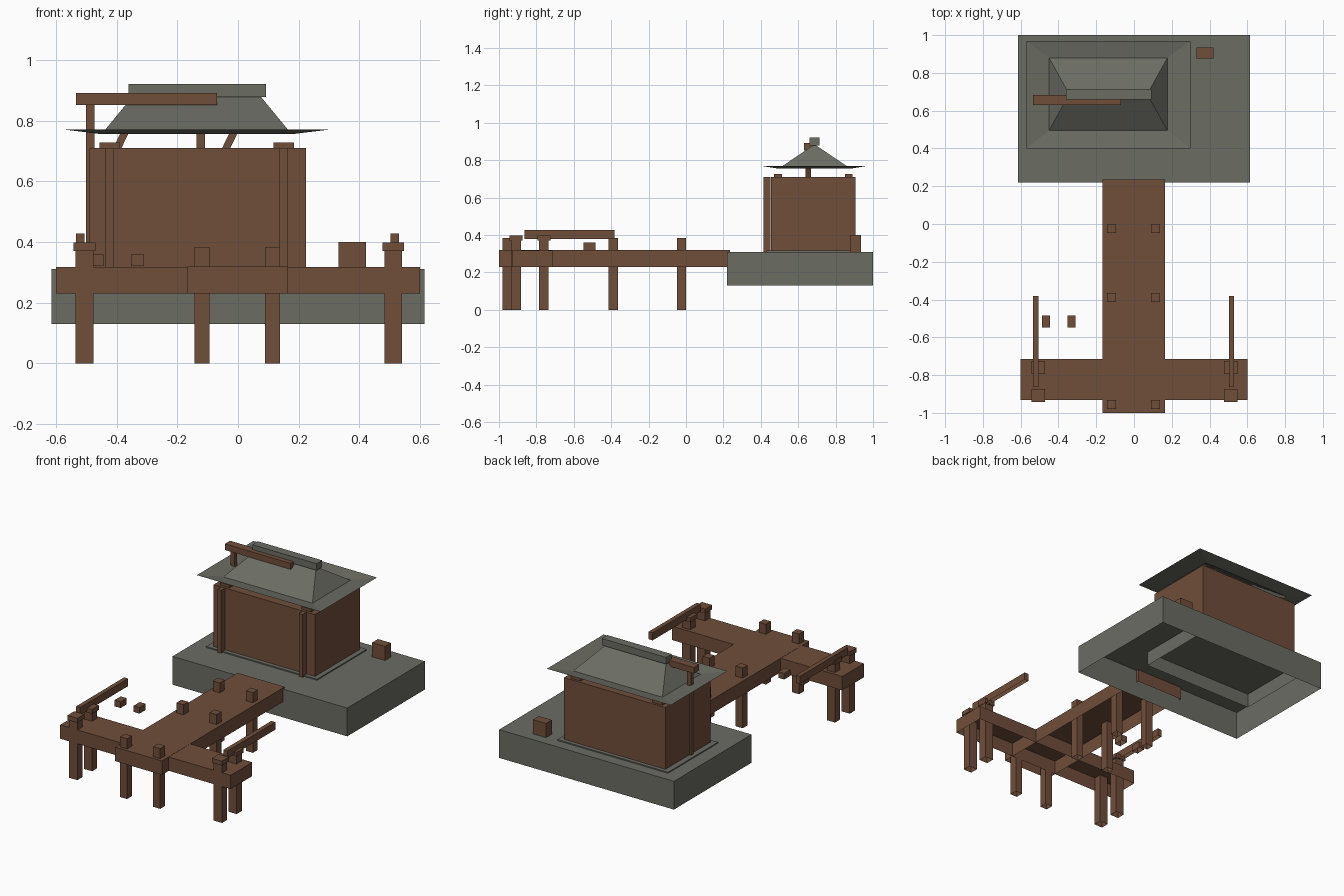
import bpy

if "Cube" in bpy.data.objects:
    bpy.data.objects.remove(bpy.data.objects["Cube"])


def material(name, rgb):
    m = bpy.data.materials.new(name)
    m.diffuse_color = (*rgb, 1)
    m.use_nodes = True
    m.node_tree.nodes["Principled BSDF"].inputs["Base Color"].default_value = m.diffuse_color
    return m


WOOD = material("brown wood", (0.162, 0.077, 0.043))
STONE = material("grey stone", (0.147, 0.15, 0.124))


def mesh_object(name, verts, faces, mat):
    me = bpy.data.meshes.new(name)
    me.from_pydata(verts, [], faces)
    me.materials.append(mat)
    ob = bpy.data.objects.new(name, me)
    bpy.context.collection.objects.link(ob)
    return ob


def box(name, x, y, z, mat=WOOD, lean=0.0):
    """Box without an underside; lean shifts its top along x."""
    v = [(px + k * lean, py, z[k]) for k in (0, 1)
         for px, py in ((x[0], y[0]), (x[1], y[0]), (x[1], y[1]), (x[0], y[1]))]
    sides = [(i, (i + 1) % 4, (i + 1) % 4 + 4, i + 4) for i in range(4)]
    return mesh_object(name, v, sides + [(4, 5, 6, 7)], mat)


def around(c, w):
    return (c - w / 2, c + w / 2)


# Stone terrace and the low plinth set into it
box("terrace", (-0.615, 0.615), (0.22, 1.0), (0.13, 0.31), STONE)
box("house_plinth", (-0.525, 0.255), (0.43, 0.93), (0.22, 0.317), STONE)

# Jetty: long walkway and cross platform
box("walkway", (-0.167, 0.164), (-1.0, 0.235), (0.23, 0.319))
box("cross_platform", (-0.6, 0.6), (-0.931, -0.714), (0.23, 0.318))

# Walkway piles poking through the deck
for y in (-0.956, -0.389, -0.024):
    for side, x in (("left", -0.119), ("right", 0.114)):
        box(f"walkway_pile_{side}", around(x, 0.049), around(y, 0.049), (0, 0.383))

# Platform corner piles with caps, and the handrails
for side, x, rail in (("left", -0.506, -0.52), ("right", 0.512, 0.516)):
    for y in (-0.908, -0.76):
        box(f"platform_pile_{side}", around(x, 0.058), around(y, 0.052), (0, 0.37))
        box(f"pile_cap_{side}", around(x, 0.071), around(y, 0.069), (0.37, 0.398))
    box(f"handrail_{side}", around(rail, 0.028), (-0.864, -0.382), (0.38, 0.428))

# Small loose crates
for x in (-0.465, -0.331):
    box("small_crate", around(x, 0.042), around(-0.516, 0.062), (0.32, 0.359))
box("terrace_crate", (0.331, 0.422), (0.876, 0.935), (0.31, 0.4))

# House body, front posts and bracket blocks on the wall tops
box("house_walls", (-0.49, 0.224), (0.455, 0.906), (0.31, 0.71))
for x in (-0.423, 0.151):
    box("front_post", around(x, 0.027), (0.415, 0.452), (0.31, 0.71))
    for y in (0.492, 0.871):
        box("roof_bracket", around(x, 0.068), around(y, 0.041), (0.71, 0.727))

# Beam through the roof, with its posts and leaning struts
box("roof_beam", (-0.534, -0.07), (0.63, 0.682), (0.852, 0.891))
for x, top in ((-0.487, 0.855), (-0.122, 0.847)):
    box("beam_post", around(x, 0.028), around(0.653, 0.028), (0.31, top))
for x in (-0.479, -0.12):
    box("leaning_strut", around(x, 0.027), around(0.653, 0.028), (0.54, 0.79), lean=0.12)

# Hipped roof with upturned eaves: eave ring, inner ring, ridge line
rings = [((-0.57, 0.30), (0.40, 0.97), 0.77), ((-0.45, 0.177), (0.495, 0.88), 0.755)]
verts = [(px, py, z) for x, y, z in rings
         for px, py in ((x[0], y[0]), (x[1], y[0]), (x[1], y[1]), (x[0], y[1]))]
verts += [(-0.343, 0.687, 0.885), (0.07, 0.687, 0.885)]
skirt = [(i, (i + 1) % 4, (i + 1) % 4 + 4, i + 4) for i in range(4)]
mesh_object("roof", verts, skirt + [(4, 5, 9, 8), (5, 6, 9), (6, 7, 8, 9), (7, 4, 8)], STONE)
box("ridge_cap", (-0.361, 0.092), (0.659, 0.715), (0.878, 0.921), STONE)
